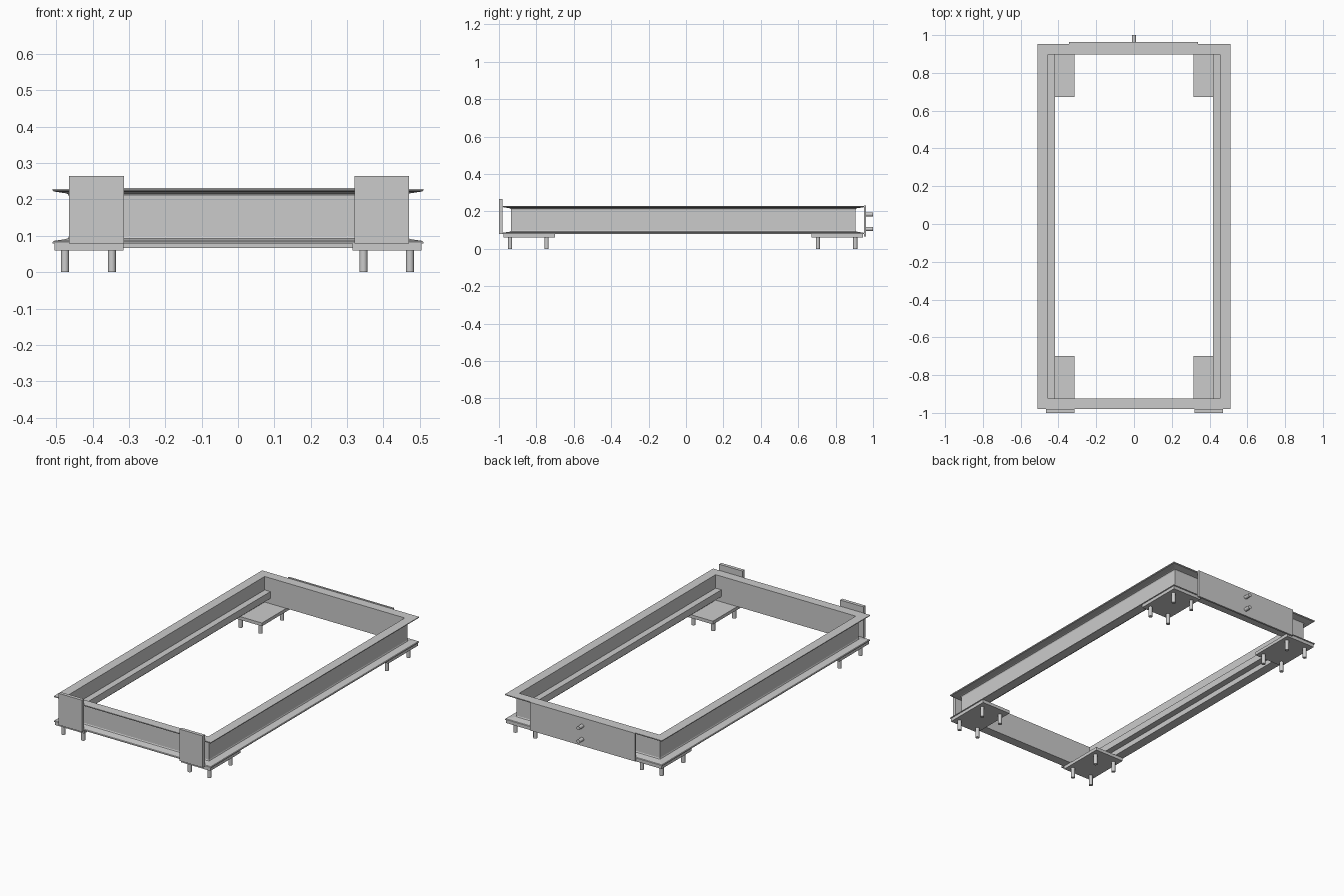
import bpy, bmesh

if "Cube" in bpy.data.objects:
    bpy.data.objects.remove(bpy.data.objects["Cube"])

def finish(bm, name):
    bmesh.ops.recalc_face_normals(bm, faces=bm.faces)
    me = bpy.data.meshes.new(name)
    bm.to_mesh(me)
    bm.free()
    ob = bpy.data.objects.new(name, me)
    bpy.context.collection.objects.link(ob)
    return ob

def box(name, x0, x1, y0, y1, z0, z1):
    bm = bmesh.new()
    bmesh.ops.create_cube(bm, size=1)
    for v in bm.verts:
        v.co = ((x0 + x1) / 2 + v.co.x * (x1 - x0),
                (y0 + y1) / 2 + v.co.y * (y1 - y0),
                (z0 + z1) / 2 + v.co.z * (z1 - z0))
    return finish(bm, name)

def cylinder(name, loc, radius, depth, rot=(0, 0, 0)):
    bpy.ops.mesh.primitive_cylinder_add(vertices=24, radius=radius, depth=depth,
                                        location=loc, rotation=rot)
    ob = bpy.context.object
    ob.name = name
    bpy.ops.object.shade_smooth_by_angle()

# Channel-section frame: C profile (outward offset, height) swept around mitred corners
Z0, Z1, MID = 0.079, 0.229, 0.154
lower = [(0.0, Z0), (0.055, Z0), (0.055, Z0 + 0.004), (0.052, Z0 + 0.007),
         (0.019, Z0 + 0.012), (0.013, Z0 + 0.014), (0.010, Z0 + 0.020)]
profile = lower + [(d, 2 * MID - z) for d, z in reversed(lower)]
corners = [(0.455, -0.925, 1, -1), (0.455, 0.897, 1, 1),
           (-0.455, 0.897, -1, 1), (-0.455, -0.925, -1, -1)]
bm = bmesh.new()
rings = [[bm.verts.new((x + sx * d, y + sy * d, z)) for d, z in profile]
         for x, y, sx, sy in corners]
n = len(profile)
for i in range(4):
    a, b = rings[i], rings[(i + 1) % 4]
    for j in range(n):
        k = (j + 1) % n
        bm.faces.new((a[j], a[k], b[k], b[j]))
finish(bm, "channel_frame")

for side, s in (("left", -1), ("right", 1)):
    # Inner support ledge along each long beam
    xs = sorted((s * 0.418, s * 0.455))
    box(f"{side}_inner_ledge", *xs, -0.925, 0.897, 0.11, 0.15)
    # Upright stop plates on the front
    xs = (-0.465, -0.314) if s < 0 else (0.32, 0.471)
    box(f"{side}_front_stop", *xs, -1.0, -0.98, 0.079, 0.265)
    # Corner base plates with four feet each
    for end, y0, y1, feet in (("front", -0.977, -0.70, (-0.94, -0.745)),
                              ("back", 0.672, 0.947, (0.705, 0.905))):
        xs = sorted((s * 0.315, s * 0.505))
        box(f"{side}_{end}_base_plate", *xs, y0, y1, 0.06, 0.079)
        for fx in ((-0.476, -0.347) if s < 0 else (0.345, 0.473)):
            for fy in feet:
                cylinder(f"{side}_{end}_foot", (fx, fy, 0.03), 0.011, 0.06)

# Back plate with two pins
box("back_plate", -0.343, 0.338, 0.952, 0.963, 0.067, 0.232)
for z in (0.106, 0.184):
    cylinder("back_pin", (0, 0.98, z), 0.011, 0.04, (1.5707963, 0, 0))
